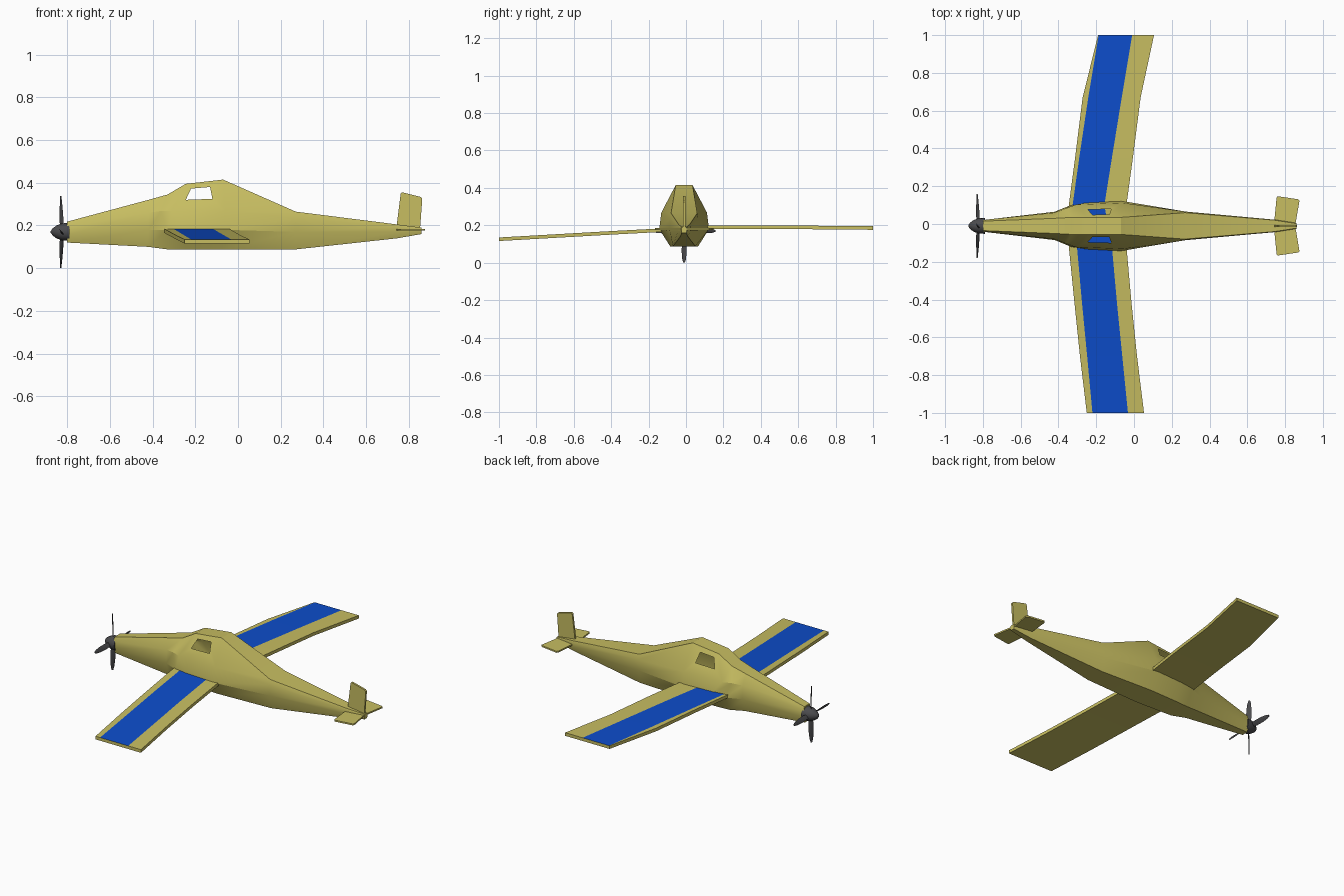
import bpy, bmesh, math
from mathutils import Matrix, Vector

if "Cube" in bpy.data.objects:
    bpy.data.objects.remove(bpy.data.objects["Cube"])

CY = -0.01  # centre line of the aircraft


def material(name, rgb):
    m = bpy.data.materials.new(name)
    m.diffuse_color = (*rgb, 1)
    m.use_nodes = True
    m.node_tree.nodes["Principled BSDF"].inputs["Base Color"].default_value = m.diffuse_color
    return m


YELLOW = material("mustard_yellow", (0.57, 0.51, 0.12))
BLUE = material("stripe_blue", (0.004, 0.074, 0.60))
GREY = material("dark_grey", (0.07, 0.07, 0.075))


def finish(name, bm, mats, smooth=None):
    bmesh.ops.recalc_face_normals(bm, faces=bm.faces)
    me = bpy.data.meshes.new(name)
    bm.to_mesh(me)
    bm.free()
    for m in mats:
        me.materials.append(m)
    ob = bpy.data.objects.new(name, me)
    bpy.context.collection.objects.link(ob)
    if smooth:
        bpy.ops.object.select_all(action='DESELECT')
        ob.select_set(True)
        bpy.context.view_layer.objects.active = ob
        bpy.ops.object.shade_smooth_by_angle(angle=math.radians(smooth))
    return ob


def loft(bm, rings, caps=True):
    """Skin closed rings of points; returns the grid of faces."""
    vs = [[bm.verts.new(p) for p in r] for r in rings]
    n = len(vs[0])
    grid = [[bm.faces.new((a[i], a[(i + 1) % n], b[(i + 1) % n], b[i])) for i in range(n)]
            for a, b in zip(vs, vs[1:])]
    if caps:
        bm.faces.new(vs[0])
        bm.faces.new(vs[-1])
    return vs, grid


# Fuselage: x, shoulder x, then (half width, z) for deck, shoulder, waist, belly
STATIONS = [
    (-0.80, -0.80, (.025, .218), (.031, .195), (.031, .155), (.02, .12)),
    (-0.42, -0.42, (.040, .320), (.070, .260), (.075, .180), (.05, .10)),
    (-0.33, -0.36, (.045, .345), (.093, .268), (.112, .180), (.065, .088)),
    (-0.245, -0.31, (.045, .395), (.112, .268), (.124, .180), (.07, .088)),
    (-0.07, -0.06, (.045, .415), (.122, .268), (.133, .180), (.075, .088)),
    (0.27, 0.27, (.070, .265), (.076, .235), (.076, .170), (.06, .088)),
    (0.745, 0.745, (.030, .205), (.033, .195), (.033, .170), (.02, .14)),
    (0.86, 0.86, (.012, .190), (.015, .184), (.015, .170), (.012, .16)),
]
rings = []
for x, sx, *pts in STATIONS:
    half = [(sx if i == 1 else x, y, z) for i, (y, z) in enumerate(pts)]
    rings.append([(px, CY + y, z) for px, y, z in half] +
                 [(px, CY - y, z) for px, y, z in reversed(half)])
bm = bmesh.new()
vs, grid = loft(bm, rings)

# Open cockpit windows cut in both canopy side panels
for top, low in ((0, 1), (7, 6)):
    a, b, c, d = vs[3][low], vs[4][low], vs[4][top], vs[3][top]
    bm.faces.remove(grid[3][min(top, low)])
    hole = []
    for u, v in ((.18, .40), (.745, .40), (.67, .80), (.20, .80)):
        p = a.co.lerp(b.co, u).lerp(d.co.lerp(c.co, u), v)
        hole.append(bm.verts.new(p))
    outer = [a, b, c, d]
    for i in range(4):
        j = (i + 1) % 4
        bm.faces.new((outer[i], outer[j], hole[j], hole[i]))
finish("fuselage", bm, [YELLOW], 25)

# Wing: y, leading x, stripe start, stripe end, trailing x, top z
WING = [
    (1.00, -.190, -.187, -.010, .106, .195),
    (0.67, -.272, -.242, -.065, .035, .198),
    (0.35, -.312, -.290, -.117, -.006, .200),
    (0.10, -.345, -.325, -.157, -.040, .199),
    (-0.12, -.345, -.302, -.117, -.040, .184),
    (-0.42, -.315, -.275, -.090, -.013, .168),
    (-0.70, -.286, -.248, -.062, .016, .152),
    (-0.99, -.250, -.220, -.032, .053, .135),
]
rings = []
for y, lead, s1, s2, trail, z in WING:
    y = -1.0 if y == -0.99 else y
    rings.append([(x, y, z) for x in (lead, s1, s2, trail)] +
                 [(trail, y, z - .019), (lead, y, z - .019)])
bm = bmesh.new()
_, grid = loft(bm, rings)
for row in grid:
    row[1].material_index = 1  # blue stripe on the upper skin
finish("wing", bm, [YELLOW, BLUE])


# Tail surfaces: thin plates with rounded corners
def plate(name, outline, to3d, thick):
    bm = bmesh.new()
    loft(bm, [[to3d(a, b, s * thick / 2) for a, b in outline] for s in (-1, 1)])
    finish(name, bm, [YELLOW])


half = [(.743, .028), (.755, .150), (.760, .157), (.868, .141), (.876, .134), (.855, .010)]
plate("tailplane", half + [(x, -y) for x, y in reversed(half)],
      lambda a, b, t: (a, CY + b, .180 + t), .009)
plate("tail_fin", [(.743, .175), (.744, .205), (.762, .350), (.768, .356), (.855, .334),
                   (.863, .325), (.852, .175)],
      lambda a, b, t: (a, CY + t, b), .012)

# Spinner: turned profile with a pointed nose
HUB = Vector((-0.825, CY, 0.170))
bm = bmesh.new()
loft(bm, [[(x, CY + r * math.cos(k * math.tau / 16), HUB.z + r * math.sin(k * math.tau / 16))
           for k in range(16)]
          for x, r in ((-.877, .004), (-.868, .017), (-.85, .030), (-.825, .040), (-.79, .042))])
finish("spinner", bm, [GREY], 40)

# Propeller: four twisted, tapered blades
BLADE = [(.02, .020, 50), (.06, .030, 38), (.11, .030, 28), (.15, .022, 22), (.169, .010, 20)]
bm = bmesh.new()
for k in range(4):
    spin = Matrix.Rotation(k * math.pi / 2, 3, 'X')
    rings = []
    for r, chord, pitch in BLADE:
        twist = Matrix.Rotation(math.radians(pitch), 3, 'Z')
        sect = ((0, chord / 2), (.003, 0), (0, -chord / 2), (-.003, 0))
        rings.append([HUB + spin @ (twist @ Vector((x, y, 0)) + Vector((-.03 * r, 0, r)))
                      for x, y in sect])
    loft(bm, rings)
finish("propeller_blades", bm, [GREY], 40)
